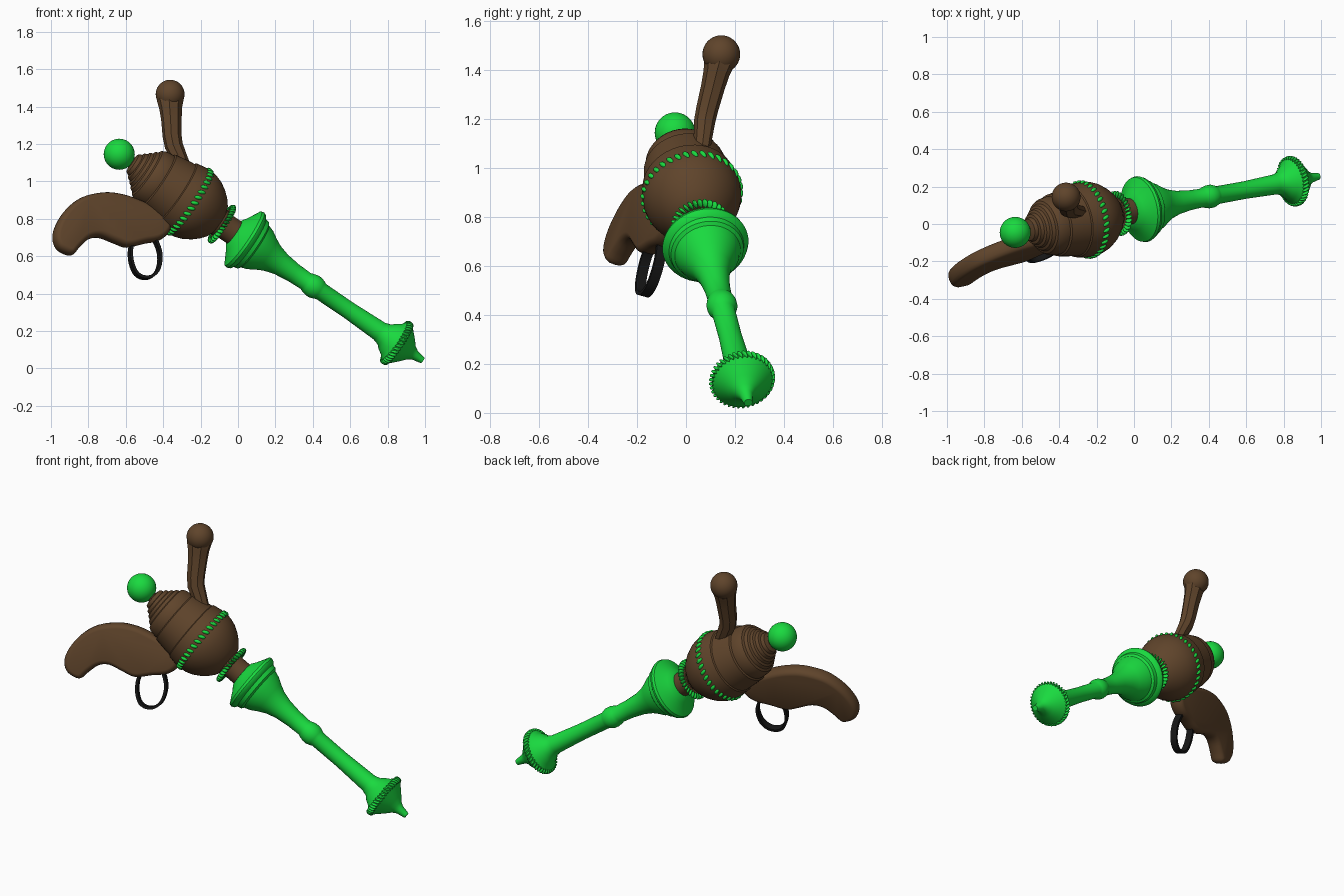
import bpy, bmesh
from math import cos, sin, pi, radians
from mathutils import Vector, Matrix

if "Cube" in bpy.data.objects:
    bpy.data.objects.remove(bpy.data.objects["Cube"])

# Gun frame: origin at the rear ball, D along the barrel, U up, S sideways
P0 = Vector((-0.635, -0.045, 1.145))
D = Vector((1.625, 0.30, -1.105)).normalized()
U = Vector((0.465, 0.39, 0.79))
U = (U - D * U.dot(D)).normalized()
S = D.cross(U)


def plane(x, z):
    """Point of the gun's middle plane seen at (x, z) from the front."""
    y = P0.y - ((x - P0.x) * S.x + (z - P0.z) * S.z) / S.y
    return Vector((x, y, z))


def material(name, rgb):
    m = bpy.data.materials.new(name)
    m.diffuse_color = (*rgb, 1)
    m.use_nodes = True
    m.node_tree.nodes["Principled BSDF"].inputs["Base Color"].default_value = m.diffuse_color
    return m


GREEN = material("green", (0.01, 0.70, 0.05))
BROWN = material("brown", (0.115, 0.058, 0.024))
BLACK = material("black", (0.008, 0.008, 0.008))


def finish(name, bm, mat, angle=35):
    bmesh.ops.recalc_face_normals(bm, faces=bm.faces)
    me = bpy.data.meshes.new(name)
    bm.to_mesh(me)
    bm.free()
    ob = bpy.data.objects.new(name, me)
    bpy.context.collection.objects.link(ob)
    me.materials.append(mat)
    bpy.ops.object.select_all(action='DESELECT')
    ob.select_set(True)
    bpy.context.view_layer.objects.active = ob
    bpy.ops.object.shade_smooth_by_angle(angle=radians(angle))
    return ob


def skin(name, rings, mat, angle=35):
    """Bridge closed rings of points and cap both ends."""
    bm = bmesh.new()
    vs = [[bm.verts.new(p) for p in r] for r in rings]
    n = len(rings[0])
    for a, b in zip(vs, vs[1:]):
        for i in range(n):
            j = (i + 1) % n
            bm.faces.new((a[i], a[j], b[j], b[i]))
    bm.faces.new(vs[0][::-1])
    bm.faces.new(vs[-1])
    return finish(name, bm, mat, angle)


def lathe(name, profile, mat, n=48):
    ang = [2 * pi * i / n for i in range(n)]
    return skin(name, [[P0 + D * a + (U * cos(t) + S * sin(t)) * r for t in ang]
                       for a, r in profile], mat)


def spline(pts, steps, closed=False):
    """Catmull-Rom curve through the points."""
    n, out = len(pts), []
    get = (lambda i: pts[i % n]) if closed else (lambda i: pts[min(max(i, 0), n - 1)])
    for i in range(n if closed else n - 1):
        p, q, r, s = (get(i + k) for k in (-1, 0, 1, 2))
        for k in range(steps):
            t = k / steps
            out.append(0.5 * (2 * q + (r - p) * t + (2 * p - 5 * q + 4 * r - s) * t * t
                              + (3 * q - p - 3 * r + s) * t ** 3))
    return out if closed else out + [pts[-1]]


def sweep(name, path, sizes, mat, n):
    """Sweep an n-sided section (in-plane radius, sideways radius)."""
    rings = []
    for i, p in enumerate(path):
        tan = (path[min(i + 1, len(path) - 1)] - path[max(i - 1, 0)]).normalized()
        side = tan.cross(S)
        w, h = sizes[i]
        ts = [2 * pi * (k + 0.5) / n for k in range(n)]
        rings.append([p + side * w * cos(t) + S * h * sin(t) for t in ts])
    return skin(name, rings, mat)


def bead_ring(name, a, r, count, size):
    """Ring of ellipsoids; size = radial, tangential, axial half lengths."""
    bm = bmesh.new()
    for i in range(count):
        t = 2 * pi * i / count
        rad, tan = U * cos(t) + S * sin(t), S * cos(t) - U * sin(t)
        rot = Matrix((rad, tan, D)).transposed().to_4x4()
        m = (Matrix.Translation(P0 + D * a + rad * r) @ rot
             @ Matrix.Rotation(0.4, 4, 'X') @ Matrix.Diagonal((*size, 1)))
        bmesh.ops.create_uvsphere(bm, u_segments=10, v_segments=8, radius=1, matrix=m)
    return finish(name, bm, GREEN, 60)


def ball(name, centre, r, mat):
    bm = bmesh.new()
    bmesh.ops.create_uvsphere(bm, u_segments=32, v_segments=20, radius=r,
                              matrix=Matrix.Translation(centre))
    return finish(name, bm, mat, 60)


# Rear ball and stepped round body
ball("rear_ball", P0, 0.083, GREEN)
lathe("body", [(0.055, 0.025), (0.08, 0.03), (0.088, 0.058), (0.10, 0.064), (0.108, 0.064),
               (0.112, 0.08), (0.13, 0.086), (0.136, 0.10), (0.152, 0.106), (0.158, 0.12),
               (0.176, 0.128), (0.182, 0.142), (0.20, 0.152), (0.235, 0.158), (0.25, 0.158),
               (0.256, 0.168), (0.32, 0.178), (0.37, 0.184), (0.375, 0.192), (0.42, 0.2),
               (0.46, 0.203), (0.50, 0.198), (0.54, 0.184), (0.58, 0.16), (0.615, 0.13),
               (0.64, 0.10), (0.65, 0.078), (0.69, 0.07), (0.78, 0.07)], BROWN)

# Barrel: bell, knuckle, tube and spiked muzzle disc
lathe("barrel", [(0.75, 0.06), (0.755, 0.082), (0.772, 0.105), (0.80, 0.155), (0.81, 0.174),
                 (0.825, 0.178), (0.84, 0.172), (0.852, 0.155), (0.875, 0.15), (0.885, 0.136),
                 (0.92, 0.124), (0.96, 0.10), (1.00, 0.08), (1.06, 0.063), (1.14, 0.053),
                 (1.22, 0.05), (1.235, 0.056), (1.26, 0.062), (1.285, 0.062), (1.305, 0.055),
                 (1.32, 0.048), (1.50, 0.047), (1.70, 0.054), (1.735, 0.064), (1.755, 0.083),
                 (1.78, 0.098), (1.80, 0.122), (1.83, 0.125), (1.85, 0.105), (1.885, 0.07),
                 (1.91, 0.042), (1.935, 0.027), (1.985, 0.017)], GREEN)

# Bead rings
bead_ring("body_beads", 0.456, 0.199, 36, (0.014, 0.011, 0.022))
bead_ring("neck_beads", 0.672, 0.102, 32, (0.021, 0.0075, 0.017))
lathe("neck_collar", [(0.662, 0.06), (0.662, 0.092), (0.682, 0.092), (0.682, 0.06)], BROWN)
bead_ring("muzzle_beads", 1.815, 0.124, 40, (0.013, 0.007, 0.022))

# Grip: curved outline with rounded edges
outline = spline([plane(x, z) for x, z in (
    (-0.36, 0.80), (-0.43, 0.85), (-0.55, 0.905), (-0.64, 0.932), (-0.73, 0.938),
    (-0.84, 0.912), (-0.92, 0.85), (-0.972, 0.77), (-0.988, 0.70), (-0.97, 0.645),
    (-0.93, 0.615), (-0.885, 0.607), (-0.85, 0.645), (-0.80, 0.69), (-0.74, 0.70),
    (-0.66, 0.67), (-0.59, 0.648), (-0.50, 0.668), (-0.42, 0.685), (-0.37, 0.73))], 4, True)
n = len(outline)
inward = [(outline[(i + 1) % n] - outline[i - 1]).normalized().cross(S) for i in range(n)]
mid = sum(outline, Vector()) / n
if sum(v.dot(mid - p) for v, p in zip(inward, outline)) < 0:
    inward = [-v for v in inward]
half = [(0.0, 0.0), (0.002, 0.02), (0.008, 0.034), (0.018, 0.043), (0.028, 0.046)]
layers = [(i, -s) for i, s in half[:0:-1]] + half
skin("grip", [[p + v * i + S * s for p, v in zip(outline, inward)] for i, s in layers], BROWN)

# Trigger guard: thin flat band
loop = spline([plane(x, z) for x, z in (
    (-0.555, 0.69), (-0.574, 0.64), (-0.572, 0.575), (-0.55, 0.515), (-0.515, 0.488),
    (-0.47, 0.488), (-0.433, 0.52), (-0.418, 0.575), (-0.422, 0.63), (-0.445, 0.69))], 4)
sweep("trigger_guard", loop, [(0.011, 0.03)] * len(loop), BLACK, 4)

# Bent lever with a round knob
lever = [(-0.285, 1.06, 0.04), (-0.315, 1.13, 0.044), (-0.343, 1.19, 0.05), (-0.352, 1.24, 0.052),
         (-0.356, 1.33, 0.056), (-0.36, 1.39, 0.062), (-0.362, 1.43, 0.072), (-0.363, 1.46, 0.07)]
sweep("lever", [plane(x, z) for x, z, r in lever], [(r, r * 0.85) for x, z, r in lever], BROWN, 8)
ball("lever_knob", plane(-0.363, 1.466), 0.077, BROWN)
